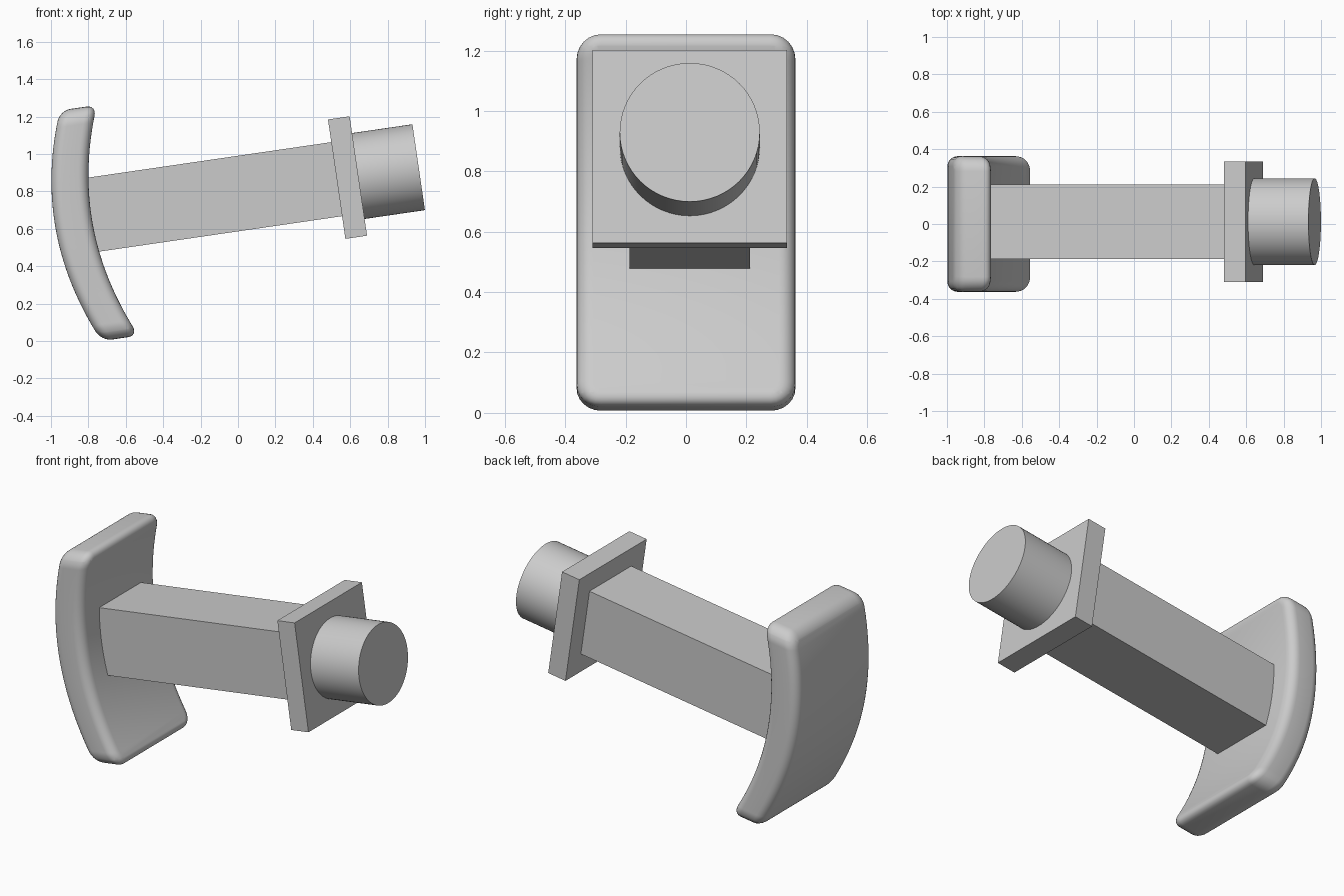
import bpy, bmesh, math
from mathutils import Matrix, Vector

cube = bpy.data.objects.get("Cube")
if cube:
    bpy.data.objects.remove(cube, do_unlink=True)

grey = bpy.data.materials.new("plain_grey")
grey.use_nodes = True
grey.diffuse_color = (0.6, 0.6, 0.6, 1)
grey.node_tree.nodes["Principled BSDF"].inputs["Base Color"].default_value = (0.6, 0.6, 0.6, 1)

# Everything is laid out along a straight axis, then tilted upwards
TILT = Matrix.Rotation(math.radians(-8.3), 4, 'Y')
AXIS_Y, AXIS_Z = 0.0125, 0.78


def finish(name, bm, smooth=False):
    bmesh.ops.recalc_face_normals(bm, faces=bm.faces)
    bm.transform(TILT)
    mesh = bpy.data.meshes.new(name)
    bm.to_mesh(mesh)
    bm.free()
    mesh.materials.append(grey)
    obj = bpy.data.objects.new(name, mesh)
    bpy.context.collection.objects.link(obj)
    if smooth:
        bpy.ops.object.select_all(action='DESELECT')
        obj.select_set(True)
        bpy.context.view_layer.objects.active = obj
        bpy.ops.object.shade_smooth_by_angle(angle=math.radians(35))


def box(x0, x1, y, z, width, height):
    bm = bmesh.new()
    place = Matrix.Translation(((x0 + x1) / 2, y, z))
    bmesh.ops.create_cube(bm, size=1, matrix=place @ Matrix.Diagonal((x1 - x0, width, height, 1)))
    return bm


# Square arm and the collar plate at its end
finish("arm", box(-0.78, 0.68, AXIS_Y, AXIS_Z, 0.40, 0.40))
finish("collar_plate", box(0.647, 0.764, AXIS_Y, AXIS_Z, 0.645, 0.645))

# Round peg
bm = bmesh.new()
start, end = 0.70, 1.09
bmesh.ops.create_cone(
    bm, cap_ends=True, segments=64, radius1=0.232, radius2=0.232, depth=end - start,
    matrix=Matrix.Translation(((start + end) / 2, AXIS_Y, AXIS_Z)) @ Matrix.Rotation(math.pi / 2, 4, 'Y'))
finish("round_peg", bm, smooth=True)

# Curved pad: rounded slab, sliced across its height, then bowed
low, high, thick = 0.105, 1.357, 0.20
bm = box(0, thick, 0, (low + high) / 2, 0.725, high - low)
corners = [e for e in bm.edges if abs(e.verts[0].co.x - e.verts[1].co.x) > 0.1]
bmesh.ops.bevel(bm, geom=corners, offset=0.08, segments=6, profile=0.5, affect='EDGES')
rims = [e for e in bm.edges if abs(e.verts[0].co.x - e.verts[1].co.x) < 0.01]
bmesh.ops.bevel(bm, geom=rims, offset=0.055, segments=6, profile=0.5, affect='EDGES')
slices = 28
for i in range(1, slices):
    z = low + (high - low) * i / slices
    bmesh.ops.bisect_plane(bm, geom=bm.verts[:] + bm.edges[:] + bm.faces[:],
                           plane_co=Vector((0, 0, z)), plane_no=Vector((0, 0, 1)))
for v in bm.verts:
    v.co.x += -0.879 + 0.345 * (v.co.z - AXIS_Z) ** 2
finish("curved_pad", bm, smooth=True)
